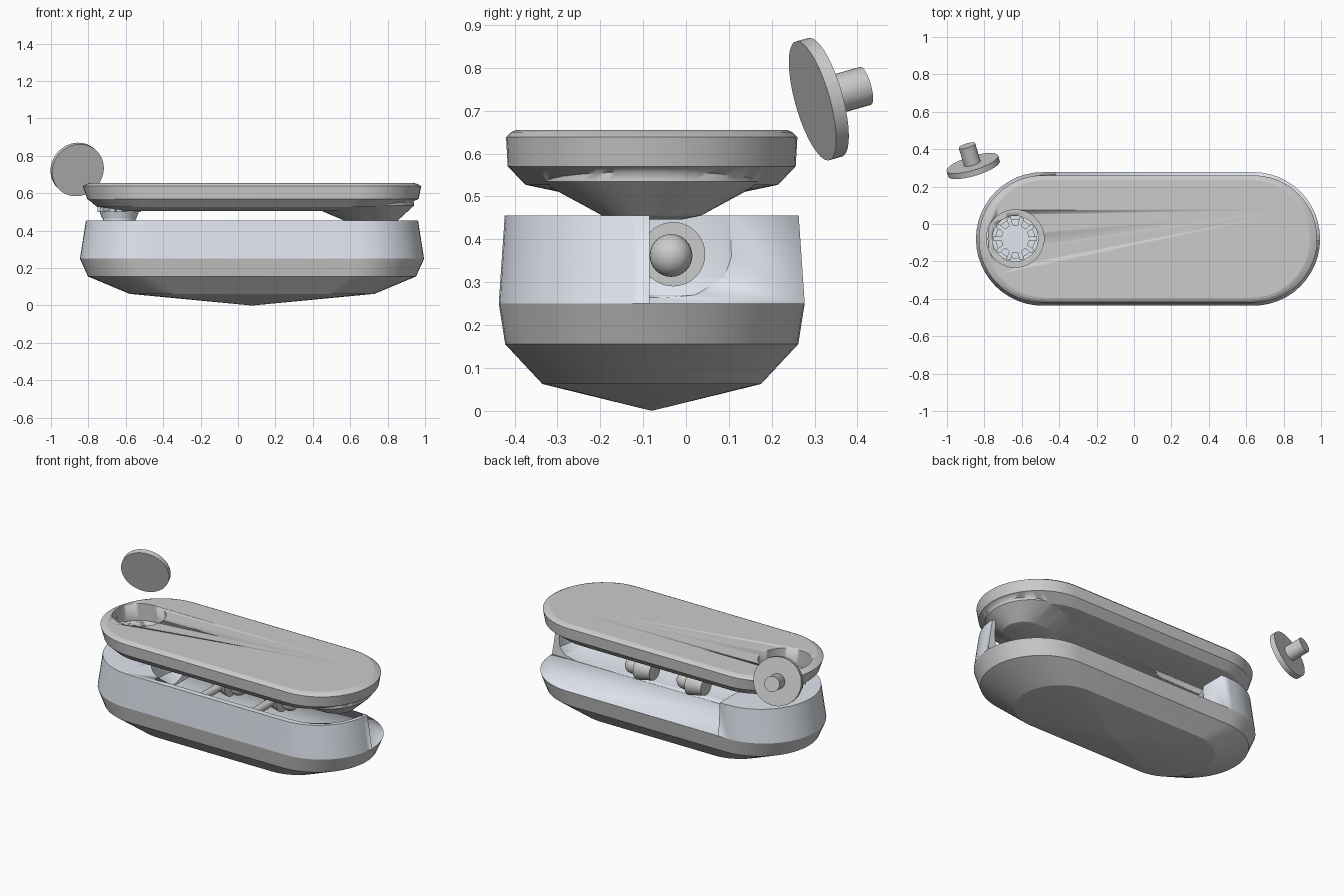
import bpy, bmesh
from math import cos, sin, pi, radians
from mathutils import Vector

if "Cube" in bpy.data.objects:
    bpy.data.objects.remove(bpy.data.objects["Cube"])

CY = -0.08
HUB = (-0.635, -0.078)


def mesh_object(name, bm, mat=None, smooth=25):
    bmesh.ops.recalc_face_normals(bm, faces=bm.faces)
    me = bpy.data.meshes.new(name)
    bm.to_mesh(me)
    bm.free()
    ob = bpy.data.objects.new(name, me)
    bpy.context.collection.objects.link(ob)
    if mat:
        me.materials.append(mat)
    bpy.ops.object.select_all(action='DESELECT')
    ob.select_set(True)
    bpy.context.view_layer.objects.active = ob
    bpy.ops.object.shade_smooth_by_angle(angle=radians(smooth))
    return ob


def loft(name, rings, mat=None, n=24, smooth=15):
    """Stack stadium outlines: each ring is (z, centre x, half straight, radius)."""
    bm = bmesh.new()
    loops = []
    for z, cx, half, r in rings:
        pts = []
        for side in (1, -1):
            for i in range(n + 1):
                a = -pi / 2 + pi * i / n
                pts.append(bm.verts.new((cx + side * (half + r * cos(a)),
                                         CY + side * r * sin(a), z)))
        loops.append(pts)
    for a, b in zip(loops, loops[1:]):
        for i in range(len(a)):
            j = (i + 1) % len(a)
            bm.faces.new((a[i], a[j], b[j], b[i]))
    bm.faces.new(loops[0])
    bm.faces.new(loops[-1])
    return mesh_object(name, bm, mat, smooth)


def drum(name, p, q, r1, r2, mat=None, n=40):
    """Cylinder or cone from point p to point q."""
    p, q = Vector(p), Vector(q)
    bm = bmesh.new()
    bmesh.ops.create_cone(bm, cap_ends=True, segments=n, radius1=r1, radius2=r2,
                          depth=(q - p).length)
    rot = Vector((0, 0, 1)).rotation_difference(q - p).to_matrix()
    bmesh.ops.rotate(bm, verts=bm.verts, matrix=rot)
    bmesh.ops.translate(bm, verts=bm.verts, vec=(p + q) / 2)
    return mesh_object(name, bm, mat)


def box(name, lo, hi):
    bm = bmesh.new()
    bmesh.ops.create_cube(bm, size=1)
    lo, hi = Vector(lo), Vector(hi)
    bmesh.ops.scale(bm, verts=bm.verts, vec=hi - lo)
    bmesh.ops.translate(bm, verts=bm.verts, vec=(lo + hi) / 2)
    return mesh_object(name, bm)


def boolean(ob, tool, op='DIFFERENCE'):
    m = ob.modifiers.new("bool", 'BOOLEAN')
    m.operation, m.object, m.solver = op, tool, 'EXACT'
    bpy.ops.object.select_all(action='DESELECT')
    ob.select_set(True)
    bpy.context.view_layer.objects.active = ob
    # the boolean has to run before the smoothing modifier, if there is one
    bpy.ops.object.modifier_move_to_index(modifier=m.name, index=0)
    bpy.ops.object.modifier_apply(modifier=m.name)
    bpy.data.objects.remove(tool)


pale = bpy.data.materials.new("pale_blue_grey")
pale.diffuse_color = (0.75, 0.79, 0.86, 1)
pale.use_nodes = True
pale.node_tree.nodes["Principled BSDF"].inputs["Base Color"].default_value = pale.diffuse_color

# Lower hull with a shallow pointed underside
loft("lower_hull", [(0.0, 0.075, 0.002, 0.002), (0.062, 0.075, 0.40, 0.255),
                    (0.155, 0.075, 0.535, 0.342), (0.25, 0.075, 0.563, 0.357)])

# Upper wall: scooped inside, open along the back and right end
wall = loft("upper_wall", [(0.25, 0.075, 0.563, 0.357), (0.455, 0.075, 0.545, 0.343)], pale)
boolean(wall, loft("scoop", [(0.251, 0.23, 0.46, 0.14), (0.27, 0.23, 0.46, 0.215),
                             (0.31, 0.23, 0.44, 0.27), (0.36, 0.23, 0.415, 0.30),
                             (0.48, 0.23, 0.40, 0.308)]))
boolean(wall, box("opening", (-0.42, -0.085, 0.2501), (1.2, 0.5, 0.6)))

# Beads lying in the trough
Y, Z = -0.03, 0.365
for i, x in enumerate((0.30, -0.06)):
    drum(f"bead_drum_{i}", (x - 0.06, Y, Z), (x + 0.04, Y, Z), 0.055, 0.075)
    bm = bmesh.new()
    bmesh.ops.create_uvsphere(bm, u_segments=24, v_segments=12, radius=0.05)
    bmesh.ops.translate(bm, verts=bm.verts, vec=(x + 0.09, Y - 0.005, Z - 0.003))
    mesh_object(f"bead_ball_{i}", bm, smooth=40)
    drum(f"bead_stem_{i}", (x, -0.4, Z), (x, Y, Z), 0.025, 0.025)

# Lid with chamfered rim, tapered underside and low bulge at the right
lid = loft("lid", [(0.505, 0.03, 0.48, 0.19), (0.527, 0.06, 0.52, 0.295),
                   (0.57, 0.08, 0.55, 0.336), (0.638, 0.075, 0.565, 0.340),
                   (0.65, 0.075, 0.555, 0.328), (0.655, 0.075, 0.55, 0.315)])
boolean(lid, loft("bulge", [(0.446, 0.72, 0.03, 0.07), (0.455, 0.71, 0.03, 0.115),
                            (0.535, 0.66, 0.02, 0.262), (0.60, 0.65, 0.02, 0.262)]), 'UNION')
boolean(lid, drum("counterbore", (*HUB, 0.55), (*HUB, 0.7), 0.154, 0.154))
boolean(lid, drum("through_hole", (*HUB, 0.4), (*HUB, 0.6), 0.122, 0.122))

# Toothed hub under the lid hole
drum("hub_neck", (*HUB, 0.45), (*HUB, 0.468), 0.088, 0.088, pale)
drum("hub_flange", (*HUB, 0.465), (*HUB, 0.505), 0.092, 0.106, pale)
bm = bmesh.new()
rim = []
for k in range(10):
    for da, r in ((-0.13, 0.075), (-0.11, 0.118), (0.11, 0.118), (0.13, 0.075)):
        a = 2 * pi * k / 10 + da
        rim.append(bm.verts.new((HUB[0] + r * cos(a), HUB[1] + r * sin(a), 0.50)))
face = bm.faces.new(rim)
ext = bmesh.ops.extrude_face_region(bm, geom=[face])
bmesh.ops.translate(bm, vec=(0, 0, 0.035),
                    verts=[v for v in ext["geom"] if isinstance(v, bmesh.types.BMVert)])
mesh_object("hub_teeth", bm, pale)

# Loose cap: tilted disc with a short stem
axis = Vector((-0.28, 0.92, 0.26)).normalized()
c = Vector((-0.86, 0.31, 0.727))
drum("cap_disc", c - axis * 0.016, c + axis * 0.016, 0.144, 0.144, n=48)
drum("cap_stem", c + axis * 0.01, c + axis * 0.118, 0.046, 0.046, n=32)
